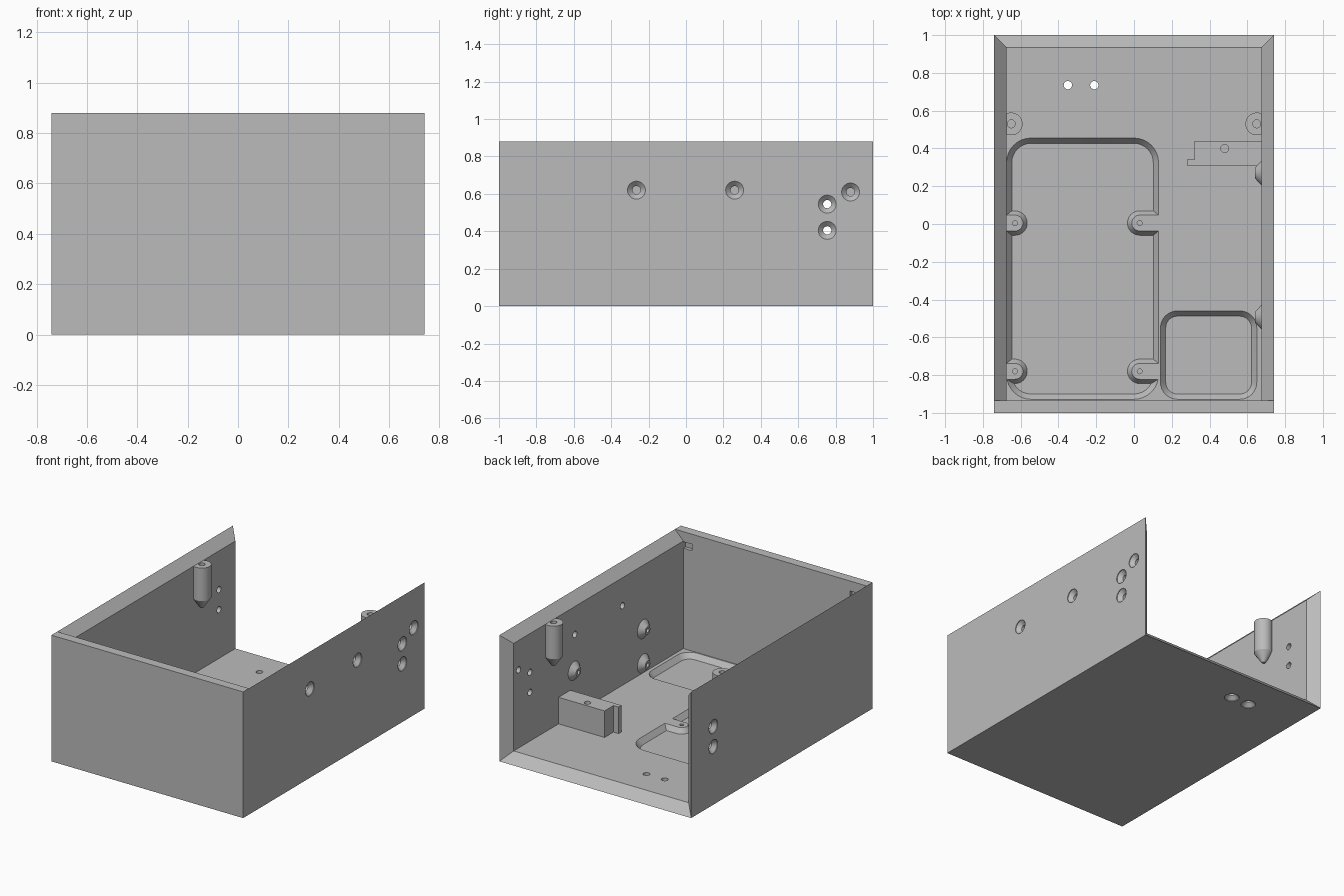
import bpy, bmesh
from math import cos, sin, pi
from mathutils import Vector

if "Cube" in bpy.data.objects:
    bpy.data.objects.remove(bpy.data.objects["Cube"])

X, Y, H, T = 0.74, 1.0, 0.88, 0.065      # half width, half depth, height, wall
XI, YI = X - T, Y - T
POCKET = 0.03                            # level of the pocket floors

grey = bpy.data.materials.new("plain grey")
grey.use_nodes = True
colour = (0.5, 0.5, 0.5, 1)
grey.diffuse_color = colour
grey.node_tree.nodes["Principled BSDF"].inputs["Base Color"].default_value = colour


def loft(name, *sections):
    """Solid through matching rings of points."""
    bm = bmesh.new()
    rings = [[bm.verts.new(p) for p in s] for s in sections]
    n = len(rings[0])
    for a, b in zip(rings, rings[1:]):
        for i in range(n):
            j = (i + 1) % n
            bm.faces.new((a[i], a[j], b[j], b[i]))
    bm.faces.new(rings[0])
    bm.faces.new(rings[-1])
    bmesh.ops.recalc_face_normals(bm, faces=bm.faces)
    mesh = bpy.data.meshes.new(name)
    bm.to_mesh(mesh)
    bm.free()
    mesh.materials.append(grey)
    ob = bpy.data.objects.new(name, mesh)
    bpy.context.collection.objects.link(ob)
    return ob


def cut(ob, cutter):
    mod = ob.modifiers.new("cut", "BOOLEAN")
    mod.operation, mod.solver, mod.object = "DIFFERENCE", "EXACT", cutter
    bpy.context.view_layer.objects.active = ob
    bpy.ops.object.modifier_apply(modifier=mod.name)
    bpy.data.objects.remove(cutter)


def rect(x0, x1, y0, y1, z):
    return [(x0, y0, z), (x1, y0, z), (x1, y1, z), (x0, y1, z)]


def box(name, x0, x1, y0, y1, z0, z1):
    return loft(name, rect(x0, x1, y0, y1, z0), rect(x0, x1, y0, y1, z1))


def round_rect(x0, x1, y0, y1, r, z, inset=0):
    x0, x1, y0, y1, r = x0 + inset, x1 - inset, y0 + inset, y1 - inset, r - inset
    pts, steps = [], 8
    corners = [(x1 - r, y1 - r), (x0 + r, y1 - r), (x0 + r, y0 + r), (x1 - r, y0 + r)]
    for q, (cx, cy) in enumerate(corners):
        for i in range(steps + 1):
            a = (q + i / steps) * pi / 2
            pts.append((cx + r * cos(a), cy + r * sin(a), z))
    return pts


def turned(name, origin, axis, *profile):
    """Round solid along an axis; profile lists (distance, radius)."""
    axis = Vector(axis)
    u = axis.orthogonal().normalized()
    v = axis.cross(u)
    angles = [2 * pi * i / 32 for i in range(32)]
    return loft(name, *[[Vector(origin) + axis * d + (u * cos(a) + v * sin(a)) * r
                         for a in angles] for d, r in profile])


def countersink(ob, origin, inward):
    cut(ob, turned("drill", origin, inward, (-0.01, 0.048), (0.005, 0.048),
                   (0.03, 0.022), (0.1, 0.022)))


def tongue(cx, cy, r, end, z):
    """Half round outline running straight to x = end."""
    s = 1 if end > cx else -1
    arc = [(cx - s * r * cos(a), cy + r * sin(a), z)
           for a in [pi * (i / 16 - 0.5) for i in range(17)]]
    return arc + [(end, cy + r, z), (end, cy - r, z)]


# Floor with its bevelled back edge
floor = loft("floor", rect(-X, X, -YI, Y, 0), rect(-XI, XI, -YI, YI, T))

# Chamfered floor pockets
for area, r in (((-XI, 0.13, -0.928, 0.455), 0.13), ((0.14, 0.65, -0.928, -0.46), 0.09)):
    cut(floor, loft("pocket", round_rect(*area, r, POCKET, 0.028),
                    round_rect(*area, r, T), round_rect(*area, r, T + 0.02)))

# Countersunk floor holes
for x in (-0.35, -0.21):
    countersink(floor, (x, 0.735, 0), (0, 0, 1))

# Front wall with small notches in its top corners
front = box("front_wall", -X, X, -Y, -YI, 0, H)
for s in (-1, 1):
    a, b = sorted((s * 0.61, s * XI))
    cut(front, box("notch", a, b, -0.96, -0.9, 0.765, 0.81))

# Side walls with bevelled top and back edges
for s, side in ((-1, "right"), (1, "left")):
    wall = loft(side + "_wall",
                [(s * X, y, z) for y, z in ((-YI, 0), (Y, 0), (Y, H), (-YI, H))],
                [(s * XI, y, z) for y, z in ((-YI, T), (YI, T), (YI, H - T), (-YI, H - T))])
    holes = [(0.755, 0.405), (0.755, 0.545)]
    if s > 0:
        holes += [(0.88, 0.61), (0.26, 0.62), (-0.265, 0.62)]
    for y, z in holes:
        countersink(wall, (s * X, y, z), (-s, 0, 0))

    # Screw post with a pointed underside
    px = s * 0.65
    post = turned(side + "_screw_post", (px, 0.53, H - T), (0, 0, -1),
                  (0, 0.06), (0.23, 0.06), (0.3, 0.012))
    cut(post, turned("drill", (px, 0.53, H), (0, 0, -1), (0, 0.021), (0.22, 0.021)))

# Raised pads for screws in the large pocket
for cx, end, side in ((-0.63, -XI - 0.01, "right"), (0.03, 0.13, "left")):
    for cy, place in ((0.005, "middle"), (-0.78, "front")):
        pad = loft(side + "_" + place + "_pad",
                   tongue(cx, cy, 0.068, end, POCKET - 0.005),
                   tongue(cx, cy, 0.042, end, T))
        cut(pad, turned("drill", (cx, cy, T + 0.02), (0, 0, -1), (0, 0.013), (0.05, 0.013)))

# Conical bosses inside the left wall
for y in (0.27, -0.493):
    for z in (0.13, 0.37):
        boss = turned("wall_boss", (XI + 0.002, y, z), (-1, 0, 0), (0, 0.067), (0.037, 0.028))
        cut(boss, turned("drill", (XI - 0.05, y, z), (1, 0, 0), (0, 0.014), (0.045, 0.014)))

# Bracket block with a hole and an end tab
block = box("bracket_block", 0.32, XI, 0.31, 0.44, T, 0.25)
cut(block, turned("drill", (0.48, 0.4, 0.3), (0, 0, -1), (0, 0.021), (0.2, 0.021)))
box("bracket_tab", 0.28, 0.32, 0.31, 0.342, T, 0.25)

# Smooth the round surfaces, keep edges sharp
for ob in bpy.context.scene.objects:
    if ob.type == "MESH":
        bpy.ops.object.select_all(action="DESELECT")
        ob.select_set(True)
        bpy.context.view_layer.objects.active = ob
        bpy.ops.object.shade_smooth_by_angle(angle=0.5)
